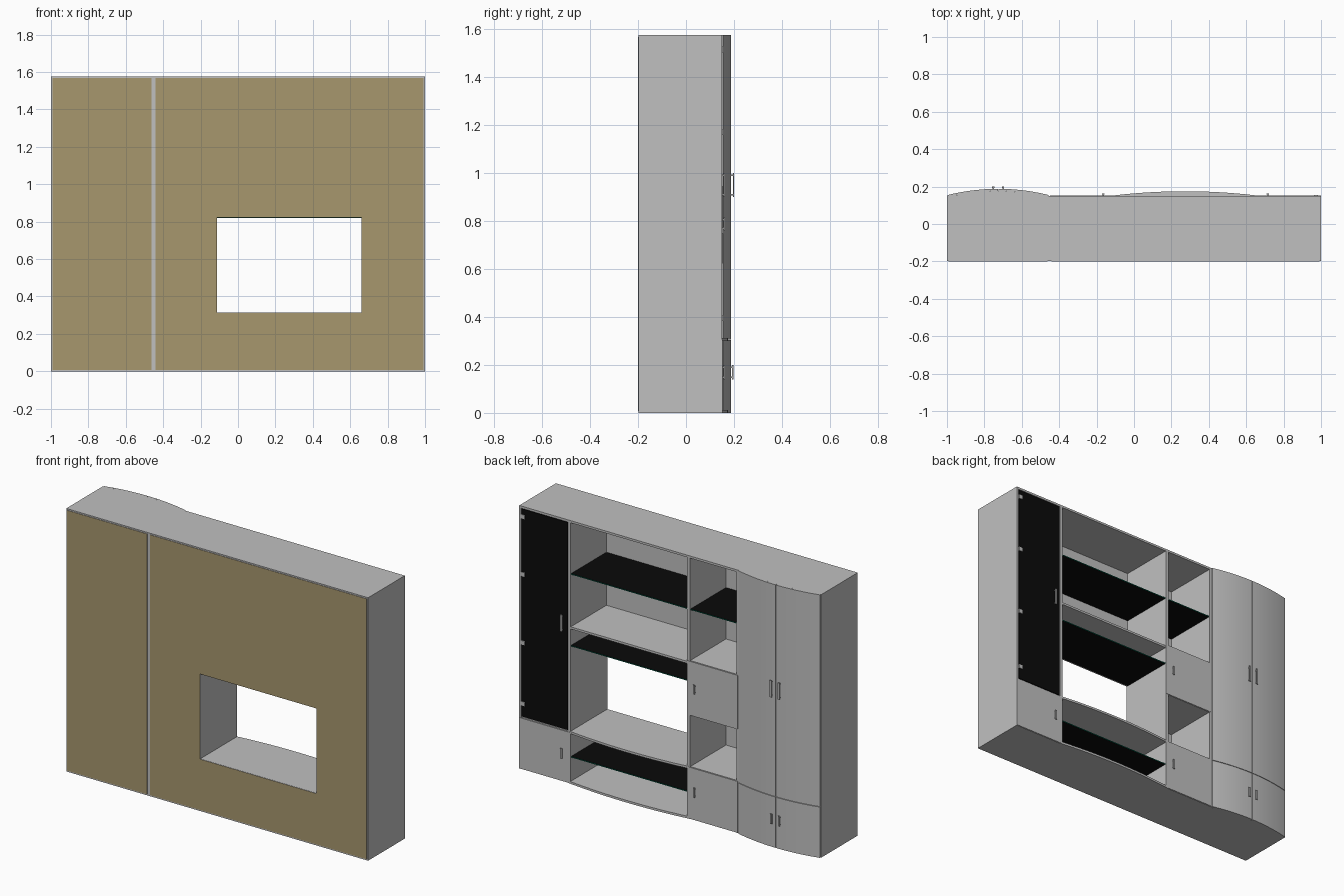
import bpy, bmesh, math

if "Cube" in bpy.data.objects:
    bpy.data.objects.remove(bpy.data.objects["Cube"])


def mat(name, c):
    m = bpy.data.materials.new(name)
    m.diffuse_color = (*c, 1)
    m.use_nodes = True
    m.node_tree.nodes["Principled BSDF"].inputs["Base Color"].default_value = m.diffuse_color
    return m


GREY = mat("grey_board", (0.53, 0.53, 0.53))
TAN = mat("tan_backing", (0.39, 0.31, 0.155))
BLACK = mat("black_glass", (0.003, 0.003, 0.003))
GREEN = mat("green_glass_edge", (0.0, 0.13, 0.075))
METAL = mat("handle_metal", (0.45, 0.45, 0.45))


def finish(name, bm, mats, rule=None, smooth=False):
    bmesh.ops.recalc_face_normals(bm, faces=bm.faces)
    if rule:
        for f in bm.faces:
            f.material_index = rule(f)
    me = bpy.data.meshes.new(name)
    bm.to_mesh(me)
    bm.free()
    for m in mats:
        me.materials.append(m)
    ob = bpy.data.objects.new(name, me)
    bpy.context.collection.objects.link(ob)
    if smooth:
        bpy.context.view_layer.objects.active = ob
        ob.select_set(True)
        bpy.ops.object.shade_smooth_by_angle(angle=math.radians(30))
        ob.select_set(False)
    return ob


def add_box(bm, x0, x1, y0, y1, z0, z1):
    vs = bmesh.ops.create_cube(bm, size=1)["verts"]
    for v in vs:
        v.co.x = x1 if v.co.x > 0 else x0
        v.co.y = y1 if v.co.y > 0 else y0
        v.co.z = z1 if v.co.z > 0 else z0


def box(name, x0, x1, y0, y1, z0, z1, mats=(GREY,), rule=None):
    bm = bmesh.new()
    add_box(bm, x0, x1, y0, y1, z0, z1)
    return finish(name, bm, mats, rule)


def slab(name, outline, z0, z1):
    # extrude an (x, y) outline upwards
    bm = bmesh.new()
    f = bm.faces.new([bm.verts.new((x, y, z0)) for x, y in outline])
    r = bmesh.ops.extrude_face_region(bm, geom=[f])
    for v in r["geom"]:
        if isinstance(v, bmesh.types.BMVert):
            v.co.z = z1
    return finish(name, bm, (GREY,), smooth=True)


def arc(x0, x1, a, b, y0, bulge, n=20):
    # points from x0 to x1 along the bulge that spans a..b
    pts = []
    for i in range(n + 1):
        x = x0 + (x1 - x0) * i / n
        t = (2 * x - a - b) / (b - a)
        pts.append((x, y0 + bulge * (1 - t * t)))
    return pts


H, T = 1.575, 0.013          # height, board thickness
BACK, FRONT = -0.197, 0.15
SPLIT = -0.452               # wardrobe / wall unit joint
L, R = -0.112, 0.66          # clear width of the middle bay

# upright boards
for name, x0, x1 in [("wardrobe_outer_side", -1, -1 + T), ("wardrobe_inner_side", SPLIT - T, SPLIT),
                     ("unit_inner_side", SPLIT, SPLIT + T), ("narrow_divider", L - 0.02, L),
                     ("wide_divider", R, R + 0.018), ("unit_outer_side", 1 - T, 1)]:
    box(name, x0, x1, BACK, FRONT, 0, H)

# wardrobe: bowed boards and bowed double doors
A, B = -1, SPLIT
for name, z in [("wardrobe_base", 0), ("wardrobe_shelf", 0.3), ("wardrobe_top", H - T)]:
    slab(name, [(B - .004, BACK), (A + .004, BACK)] + arc(A + .004, B - .004, A, B, 0.142, 0.034), z, z + T)
for side, x0, x1 in [("left", A + .004, -.7275), ("right", -.7245, B - .004)]:
    outer = arc(x0, x1, A, B, 0.154, 0.034)
    inner = arc(x1, x0, A, B, 0.142, 0.034)
    slab(f"wardrobe_lower_door_{side}", outer + inner, 0, 0.304)
    slab(f"wardrobe_upper_door_{side}", outer + inner, 0.307, H)

# wall unit: top, base and shelves
box("unit_top", SPLIT + .004, 1 - .004, BACK, FRONT, H - T, H)
for name, x0, x1 in [("narrow", SPLIT + T, L - .02), ("tall", R + .018, 1 - T)]:
    for z in (0, 0.3):
        box(f"{name}_shelf", x0, x1, BACK, FRONT - .002, z, z + T)
for z in (0.62, 0.935):
    box("narrow_shelf", SPLIT + T, L - .02, -.19, FRONT - .002, z, z + T)
box("middle_shelf", L, R, -.19, FRONT - .002, 0.925, 0.938)

# bowed base and display shelf in the middle bay
for name, z in [("middle_base", 0), ("bowed_shelf", 0.3)]:
    slab(name, [(R + .017, BACK), (L - .019, BACK)] +
         arc(L - .019, R + .017, L - .019, R + .017, FRONT, 0.025), z, z + T)


# glass shelves with green edges
def glass_rule(f):
    return 0 if abs(f.normal.z) > .5 else 1


for x0, x1, z in [(L, R, 1.25), (L, R, 0.82), (L, R, 0.155), (SPLIT + T, L - .02, 1.25),
                  (R + .018, 1 - T, 1.25), (R + .018, 1 - T, 0.94), (R + .018, 1 - T, 0.63)]:
    y1 = 0.145 if x0 <= L else 0.13
    box("glass_shelf", x0, x1, -.19, y1, z, z + .006, (BLACK, GREEN), glass_rule)

# flat doors
box("narrow_upper_door", SPLIT + .004, L - .001, .138, .152, 0.622, 0.945)
box("narrow_lower_door", SPLIT + .004, L - .001, .138, .152, 0.002, 0.31)
box("tall_lower_door", R + .002, .999, .138, .152, 0.002, 0.306)
box("glass_door", R + .02, 1 - T - .003, .144, .15, 0.316, H - T - .003, (BLACK,))

# glass door hinges
for z in (1.515, 1.17, 0.76, 0.395):
    bm = bmesh.new()
    add_box(bm, .962, .985, .142, .154, z - .012, z + .012)
    finish("door_hinge", bm, (GREY,))


# bar handles on two posts
def handle(x, y, z0, z1, out):
    bm = bmesh.new()
    add_box(bm, x - .006, x + .006, y + out - .005, y + out, z0, z1)
    for z in (z0 + .006, z1 - .012):
        add_box(bm, x - .004, x + .004, y - .006, y + out - .003, z, z + .006)
    finish("door_handle", bm, (METAL,))


for x in (-.752, -.70):
    handle(x, .187, .90, 1.0, .013)
    handle(x, .187, .14, .20, .010)
for x, z0, z1 in [(-.165, .76, .815), (-.165, .14, .20), (.715, .14, .20), (.715, .90, 1.0)]:
    handle(x, .15, z0, z1, .012)


# backing sheets: tan outside, grey inside
def back_rule(f):
    return 1 if f.normal.y < -.5 else 0


box("wardrobe_backing", -.992, SPLIT - .01, -.2, -.19, .008, H - .008, (GREY, TAN), back_rule)
bm = bmesh.new()
rings = []
for x0, x1, z0, z1 in [(SPLIT + .01, .992, .008, H - .008), (L, R, .312, .822)]:
    rings.append([bm.verts.new((x, -.2, z)) for x, z in [(x0, z0), (x1, z0), (x1, z1), (x0, z1)]])
o, i = rings
faces = [bm.faces.new([o[k], o[(k + 1) % 4], i[(k + 1) % 4], i[k]]) for k in range(4)]
r = bmesh.ops.extrude_face_region(bm, geom=faces)
for v in r["geom"]:
    if isinstance(v, bmesh.types.BMVert):
        v.co.y = -.19
finish("unit_backing", bm, (GREY, TAN), back_rule)
